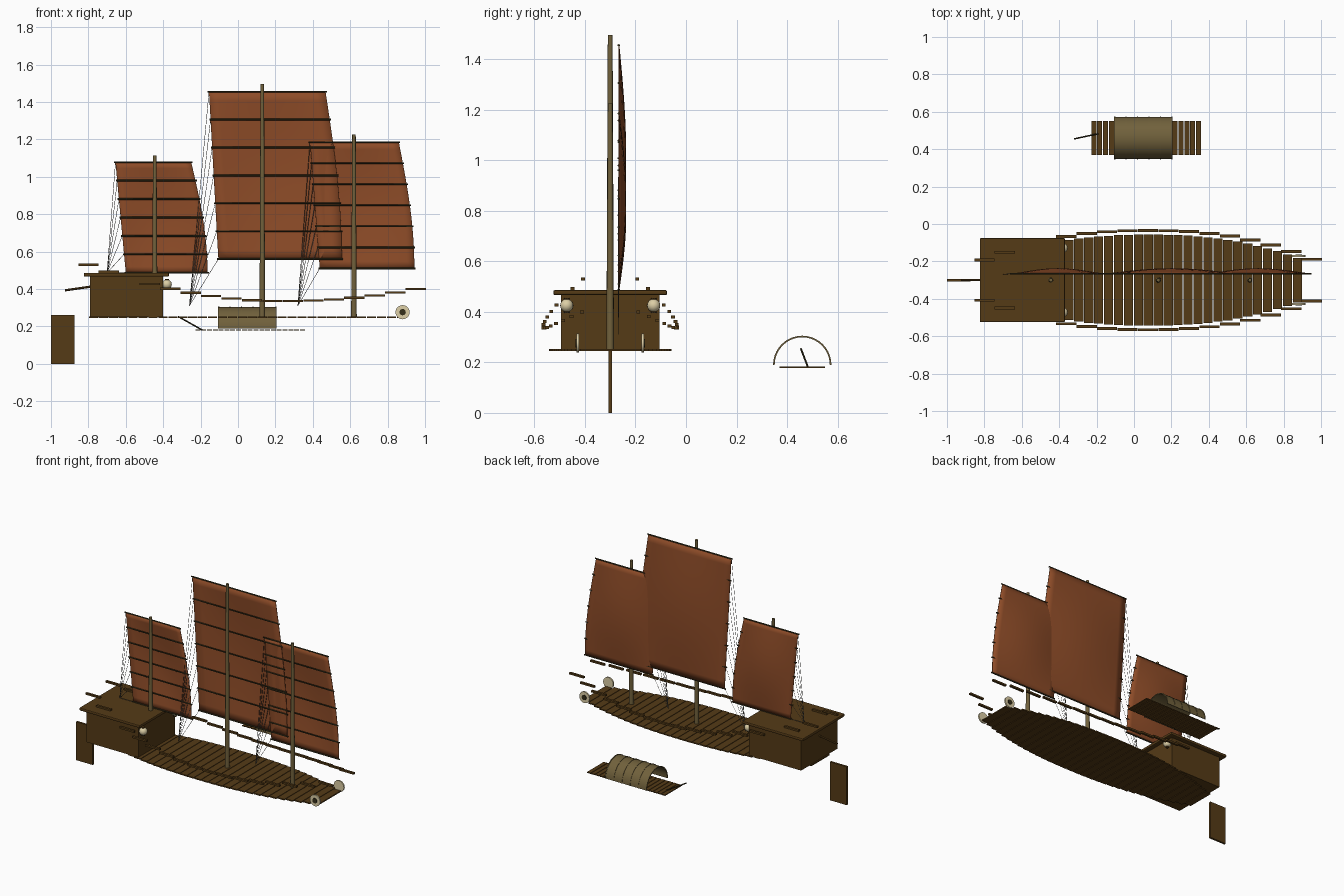
import bpy, bmesh, math
from mathutils import Vector

if "Cube" in bpy.data.objects:
    bpy.data.objects.remove(bpy.data.objects["Cube"])

def mat(name, rgb):
    m = bpy.data.materials.new(name)
    m.diffuse_color = (*rgb, 1)
    m.use_nodes = True
    m.node_tree.nodes["Principled BSDF"].inputs["Base Color"].default_value = m.diffuse_color
    return m

WOOD = mat("brown_wood", (.09, .043, .008))
SAIL = mat("rust_sailcloth", (.27, .072, .021))
BAMBOO = mat("bamboo", (.165, .12, .045))
DARK = mat("dark_batten", (.035, .028, .01))
ROPE = mat("grey_rope", (.09, .085, .075))
CREAM = mat("cream", (.72, .62, .38))
YC = -.30          # centre line of the ship
YS = .46           # centre line of the small boat

def finish(name, bm, m, smooth=False):
    bmesh.ops.recalc_face_normals(bm, faces=bm.faces)
    me = bpy.data.meshes.new(name)
    bm.to_mesh(me)
    bm.free()
    me.materials.append(m)
    ob = bpy.data.objects.new(name, me)
    bpy.context.collection.objects.link(ob)
    if smooth:
        bpy.context.view_layer.objects.active = ob
        ob.select_set(True)
        bpy.ops.object.shade_smooth_by_angle(angle=math.radians(40))
        ob.select_set(False)
    return ob

def add_box(bm, c, s):
    vs = bmesh.ops.create_cube(bm, size=1)["verts"]
    for v in vs:
        v.co = Vector(c) + Vector([v.co[i] * s[i] for i in range(3)])

def add_rod(bm, a, b, r1, r2=None, n=8):
    a, b = Vector(a), Vector(b)
    d = b - a
    vs = bmesh.ops.create_cone(bm, cap_ends=True, segments=n, radius1=r1,
                               radius2=r1 if r2 is None else r2, depth=d.length)["verts"]
    q = d.to_track_quat('Z', 'Y')
    for v in vs:
        v.co = q @ v.co + (a + b) / 2

def boxes(name, items, m):
    bm = bmesh.new()
    for c, s in items:
        add_box(bm, c, s)
    return finish(name, bm, m)

def rods(name, items, m, n=8):
    bm = bmesh.new()
    for it in items:
        add_rod(bm, *it, n=n)
    return finish(name, bm, m, True)

def rail_half(x):
    return .265 * (1 - .803 * abs(x - .08) ** 2.34)

def sheer(x):
    d = x - .25
    return .335 + (.177 if d < 0 else .133) * d * d

# deck planks laid across the hull outline
N = 32
step = 1.7 / N
boxes("deck_planks", [((x, YC, .248), (step * .92, 2 * (rail_half(x) - .022), .008))
      for x in (-.8 + step * (i + .5) for i in range(N))], WOOD)

# stepped rail segments on both sides
xs = [-.80 + 1.75 * i / 16 for i in range(17)]
boxes("rails", [((x, YC + s * rail_half(x), sheer(x)), (.108, .015, .012))
      for x in xs for s in (-1, 1)], WOOD)

# stern cabin, roof, rudder and tiller
boxes("cabin", [((-.595, YC, .36), (.39, .39, .22))], WOOD)
roof = boxes("cabin_roof", [((-.597, YC, .476), (.455, .45, .02))], WOOD)
bev = roof.modifiers.new("soft_edge", 'BEVEL')
bev.width, bev.segments = .006, 2
boxes("rudder", [((-.9375, YC, .13), (.125, .014, .26))], WOOD)
rods("tiller", [((-.925, YC, .393), (-.70, YC, .425), .006)], WOOD)

# lanterns on the cabin front, with caps
for s, side in ((-1, "front"), (1, "back")):
    y = YC + s * .172
    bm = bmesh.new()
    bmesh.ops.create_uvsphere(bm, u_segments=16, v_segments=10, radius=.026)
    for v in bm.verts:
        v.co += Vector((-.38, y, .425))
    finish(side + "_lantern", bm, CREAM, True)
    rods(side + "_lantern_caps", [((-.38, y, z), (-.38, y, z + .008), .011)
         for z in (.396, .446)], WOOD)
    # bow eye with pupil on the outside
    ye = YC + s * .128
    rods(side + "_eye", [((.88, ye - .005, .276), (.88, ye + .005, .276), .038)], CREAM, 20)
    rods(side + "_pupil", [((.88, ye, .276), (.88, ye + s * .009, .276), .017)], DARK, 16)

# masts
for name, x, top in (("main", .13, 1.495), ("fore", .62, 1.225), ("mizzen", -.445, 1.115)):
    rods(name + "_mast", [((x, YC, .248), (x, YC, top), .015, .0095)], BAMBOO, 12)

# battened sails with sheets gathered to one point
def sail(name, zt, zb, lt, lb, rt, rb, gather):
    edge = lambda t: (lt + (lb - lt) * t, rt + (rb - rt) * math.sin(t * math.pi / 2))
    nu, nv = 12, 18
    bm = bmesh.new()
    grid = []
    for j in range(nv + 1):
        t = j / nv
        l, r = edge(t)
        grid.append([bm.verts.new((l + (r - l) * i / nu,
                     -.265 + .027 * math.sin(math.pi * i / nu) * math.sin(math.pi * t),
                     zt + (zb - zt) * t)) for i in range(nu + 1)])
    for j in range(nv):
        for i in range(nu):
            bm.faces.new((grid[j][i], grid[j][i + 1], grid[j + 1][i + 1], grid[j + 1][i]))
    ob = finish(name + "_sail", bm, SAIL, True)
    sol = ob.modifiers.new("cloth", 'SOLIDIFY')
    sol.thickness, sol.offset = .003, 0
    battens, sheets = [], []
    for k in range(7):
        t = k / 6
        l, r = edge(t)
        z = zt + (zb - zt) * t
        battens.append(((l - .007, -.266, z), (r + .007, -.266, z), .0048))
        sheets.append(((l, -.266, z), (gather[0], -.268, gather[1]), .0012))
    rods(name + "_battens", battens, DARK, 6)
    rods(name + "_sheets", sheets, ROPE, 4)

sail("main", 1.455, .56, -.155, -.105, .468, .555, (-.26, .31))
sail("fore", 1.185, .51, .385, .437, .86, .943, (.32, .31))
sail("mizzen", 1.078, .487, -.655, -.60, -.25, -.163, (-.70, .487))

# small boat: floor planks
st = .59 / 19
boxes("boat_planks", [((-.23 + st * (i + .5), YS, .181), (st * .86, .18, .006))
      for i in range(19)], WOOD)

# small boat: arched canopy shell and hoops
def arch(name, x0, x1, r, thick, m):
    bm = bmesh.new()
    n = 20
    rings = []
    for x, rr in ((x0, r), (x1, r), (x1, r - thick), (x0, r - thick)):
        rings.append([bm.verts.new((x, YS + rr * math.cos(math.pi * i / n),
                      .19 + rr * math.sin(math.pi * i / n))) for i in range(n + 1)])
    for k in range(4):
        a, b = rings[k], rings[(k + 1) % 4]
        for i in range(n):
            bm.faces.new((a[i], a[i + 1], b[i + 1], b[i]))
    for i in (0, n):
        bm.faces.new([g[i] for g in rings])
    finish(name, bm, m, True)

arch("boat_canopy", -.103, .203, .113, .004, BAMBOO)
for k in range(6):
    x = -.103 + .306 * k / 5
    arch("canopy_hoop_%d" % (k + 1), x - .003, x + .003, .1155, .006, BAMBOO)

# small boat: steering oar
rods("boat_oar", [((-.32, .455, .253), (-.19, .483, .18), .004)], DARK)
